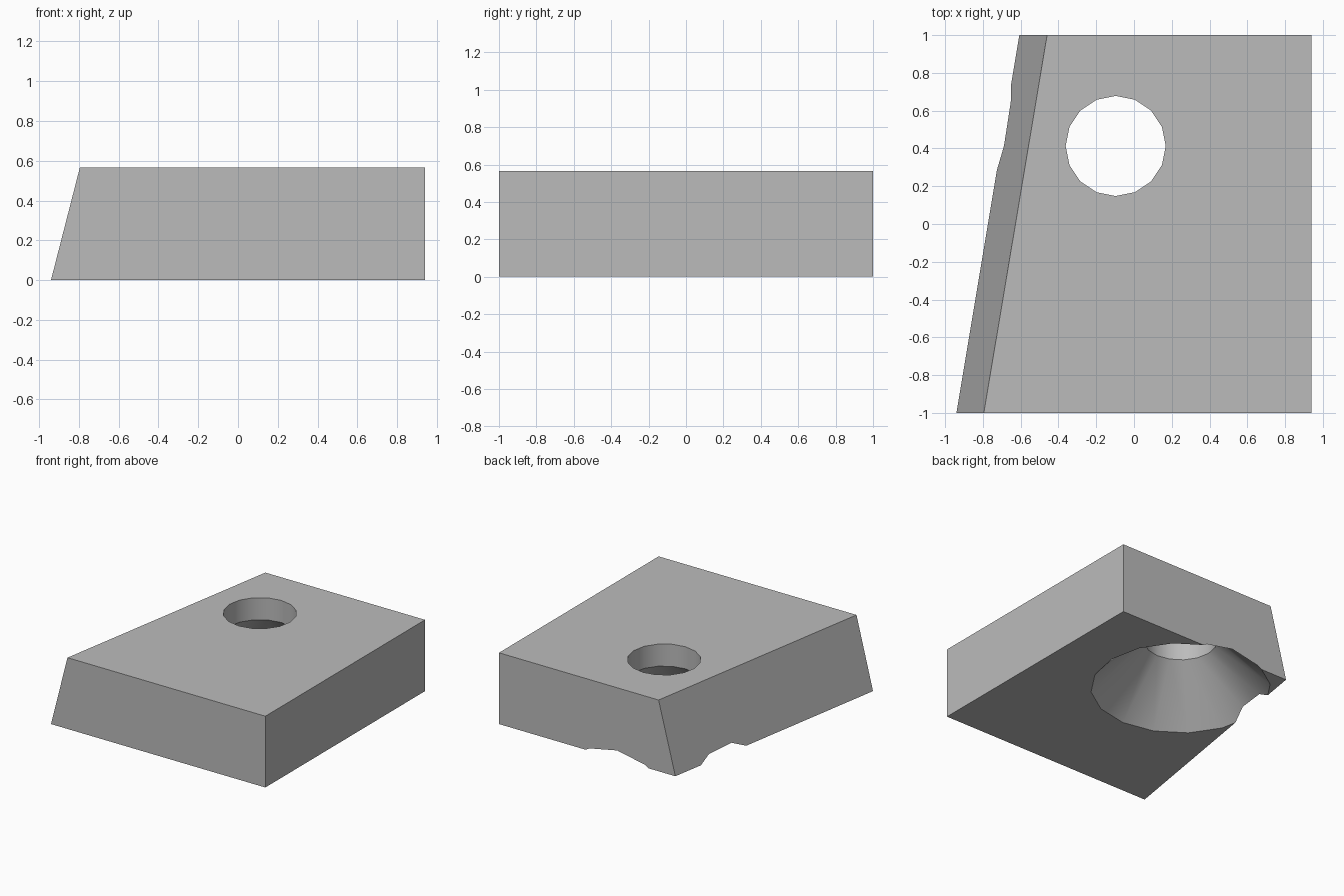
import bpy, bmesh, math

HEIGHT = 0.565
HOLE_X, HOLE_Y, HOLE_R, MOUTH_R = -0.097, 0.413, 0.265, 0.655
SIDES = 16

if "Cube" in bpy.data.objects:
    bpy.data.objects.remove(bpy.data.objects["Cube"], do_unlink=True)

# Plain grey finish
grey = bpy.data.materials.new("plain_grey")
grey.use_nodes = True
colour = (0.5, 0.5, 0.5, 1)
grey.diffuse_color = colour
grey.node_tree.nodes["Principled BSDF"].inputs["Base Color"].default_value = colour


def loft(name, rings):
    """Closed solid joining matching rings of points, listed bottom to top."""
    bm = bmesh.new()
    loops = [[bm.verts.new(p) for p in ring] for ring in rings]
    n = len(loops[0])
    for low, high in zip(loops, loops[1:]):
        for i in range(n):
            j = (i + 1) % n
            bm.faces.new((low[i], low[j], high[j], high[i]))
    bm.faces.new(loops[0][::-1])
    bm.faces.new(loops[-1])
    bmesh.ops.recalc_face_normals(bm, faces=bm.faces)
    mesh = bpy.data.meshes.new(name)
    bm.to_mesh(mesh)
    bm.free()
    mesh.materials.append(grey)
    obj = bpy.data.objects.new(name, mesh)
    bpy.context.collection.objects.link(obj)
    return obj


def outline(front_x, back_x, z):
    return [(front_x, -1, z), (0.94, -1, z), (0.94, 1, z), (back_x, 1, z)]


def ring(radius, z):
    angles = [2 * math.pi * i / SIDES for i in range(SIDES)]
    return [(HOLE_X + radius * math.cos(a), HOLE_Y + radius * math.sin(a), z)
            for a in angles]


# Block with one slanted, leaning side
block = loft("block", [outline(-0.94, -0.607, 0), outline(-0.795, -0.46, HEIGHT)])

# Round hole opening into a 45 degree flare underneath
flare = MOUTH_R - HOLE_R
cutter = loft("hole_cutter", [ring(MOUTH_R + 0.1, -0.1), ring(HOLE_R, flare),
                              ring(HOLE_R, HEIGHT + 0.1)])
cutter.hide_render = True

cut = block.modifiers.new("hole", 'BOOLEAN')
cut.operation = 'DIFFERENCE'
cut.solver = 'EXACT'
cut.object = cutter
bpy.ops.object.select_all(action='DESELECT')
block.select_set(True)
bpy.context.view_layer.objects.active = block
bpy.ops.object.modifier_apply(modifier="hole")
bpy.data.objects.remove(cutter, do_unlink=True)
bpy.ops.object.shade_smooth_by_angle(angle=math.radians(30))
